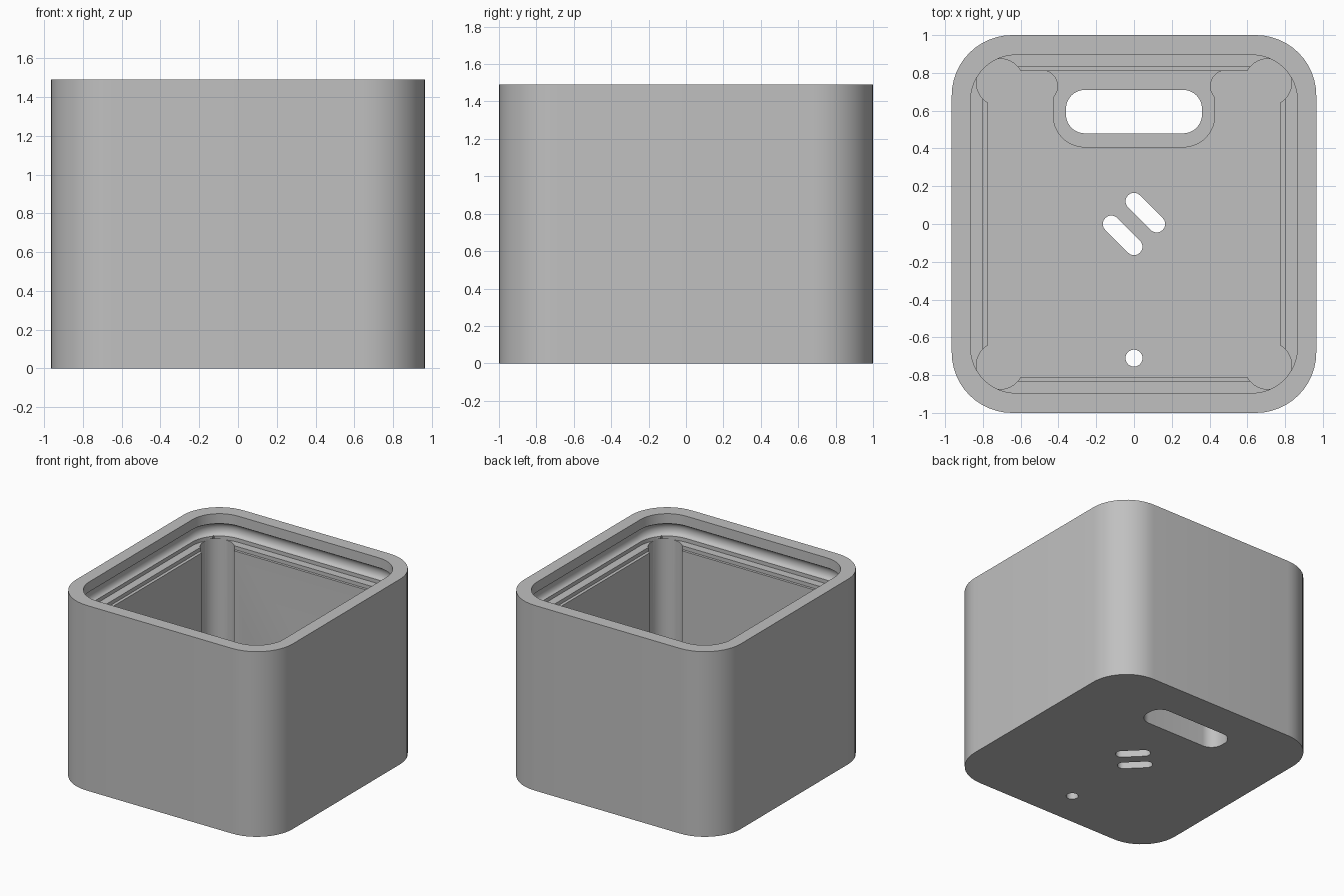
import bpy, bmesh
from math import sin, cos, pi, radians

cube = bpy.data.objects.get("Cube")
if cube:
    bpy.data.objects.remove(cube, do_unlink=True)

HEIGHT, FLOOR, LEDGE = 1.49, 0.1, 1.28


def arc(cx, cy, r, a0, a1, n=10):
    """Points on a circular arc, angles in degrees."""
    angles = [radians(a0 + (a1 - a0) * i / n) for i in range(n + 1)]
    return [(cx + r * cos(a), cy + r * sin(a)) for a in angles]


def rounded_rect(hx, hy, r, cy=0.0):
    pts = []
    for k, (sx, sy) in enumerate([(1, 1), (-1, 1), (-1, -1), (1, -1)]):
        pts += arc(sx * (hx - r), cy + sy * (hy - r), r, 90 * k, 90 * k + 90, 12)
    return pts


def loft(name, rings):
    """Solid through (outline, z) rings that share one point count."""
    bm = bmesh.new()
    loops = [[bm.verts.new((x, y, z)) for x, y in pts] for pts, z in rings]
    n = len(loops[0])
    for low, high in zip(loops, loops[1:]):
        for i in range(n):
            j = (i + 1) % n
            bm.faces.new((low[i], low[j], high[j], high[i]))
    bm.faces.new(loops[0][::-1])
    bm.faces.new(loops[-1])
    bmesh.ops.recalc_face_normals(bm, faces=bm.faces)
    mesh = bpy.data.meshes.new(name)
    bm.to_mesh(mesh)
    bm.free()
    obj = bpy.data.objects.new(name, mesh)
    bpy.context.collection.objects.link(obj)
    return obj


def prism(name, pts, z0, z1):
    return loft(name, [(pts, z0), (pts, z1)])


def combine(target, tool, operation="DIFFERENCE"):
    """Apply a boolean and discard the helper."""
    mod = target.modifiers.new("bool", "BOOLEAN")
    mod.object, mod.operation, mod.solver = tool, operation, "EXACT"
    graph = bpy.context.evaluated_depsgraph_get()
    mesh = bpy.data.meshes.new_from_object(target.evaluated_get(graph))
    target.modifiers.clear()
    target.data = mesh
    bpy.data.objects.remove(tool, do_unlink=True)


# Outer shell
body = prism("box_body", rounded_rect(0.965, 1.0, 0.32), 0, HEIGHT)

# Rim recess with a rounded snap groove running round its wall
profile = [(0, LEDGE)]
profile += [(0.035 * sin(pi * i / 10), 1.36 - 0.05 * cos(pi * i / 10)) for i in range(11)]
profile += [(0, HEIGHT + 0.1)]
combine(body, loft("rim_cutter", [
    (rounded_rect(0.865 + d, 0.895 + d, 0.24 + d), z) for d, z in profile]))

# Main cavity and the small step below the ledge
for name, hx, hy, z0 in [("cavity_cutter", 0.775, 0.81, FLOOR),
                         ("step_cutter", 0.80, 0.83, LEDGE - 0.03)]:
    corners = [(hx, hy), (-hx, hy), (-hx, -hy), (hx, -hy)]
    combine(body, prism(name, corners, z0, 1.4))

# Round reliefs in the four inner corners
for sx in (-1, 1):
    for sy in (-1, 1):
        circle = arc(sx * 0.71, sy * 0.75, 0.125, 0, 360, 40)[:-1]
        combine(body, prism("corner_cutter", circle, FLOOR, LEDGE + 0.01))

# Collar round the slot, flaring into the back wall
half = [(0.49, 0.86)] + arc(0.49, 0.73, 0.085, 90, 225) + arc(0.26, 0.575, 0.17, 0, -90)
collar = half + [(-x, y) for x, y in reversed(half)]
combine(body, prism("slot_collar", collar, 0.05, 0.3), "UNION")

# Long slot, two slanted slits and a round hole through the floor
slit = arc(0.06, -0.06, 0.045, -135, 45) + arc(-0.06, 0.06, 0.045, 45, 225)
openings = [rounded_rect(0.36, 0.115, 0.1, 0.595),
            arc(0, -0.71, 0.045, 0, 360, 28)[:-1]]
openings += [[(x + s * 0.06, y + s * 0.06) for x, y in slit] for s in (-1, 1)]
for pts in openings:
    combine(body, prism("opening_cutter", pts, -0.1, 0.5))

# Grey material
grey = bpy.data.materials.new("plain_grey")
grey.use_nodes = True
colour = (0.53, 0.53, 0.53, 1)
grey.diffuse_color = colour
grey.node_tree.nodes["Principled BSDF"].inputs["Base Color"].default_value = colour
body.data.materials.clear()
body.data.materials.append(grey)
for face in body.data.polygons:
    face.material_index = 0

# Smooth curves, sharp edges
bpy.ops.object.select_all(action="DESELECT")
body.select_set(True)
bpy.context.view_layer.objects.active = body
bpy.ops.object.shade_smooth_by_angle(angle=radians(30))
